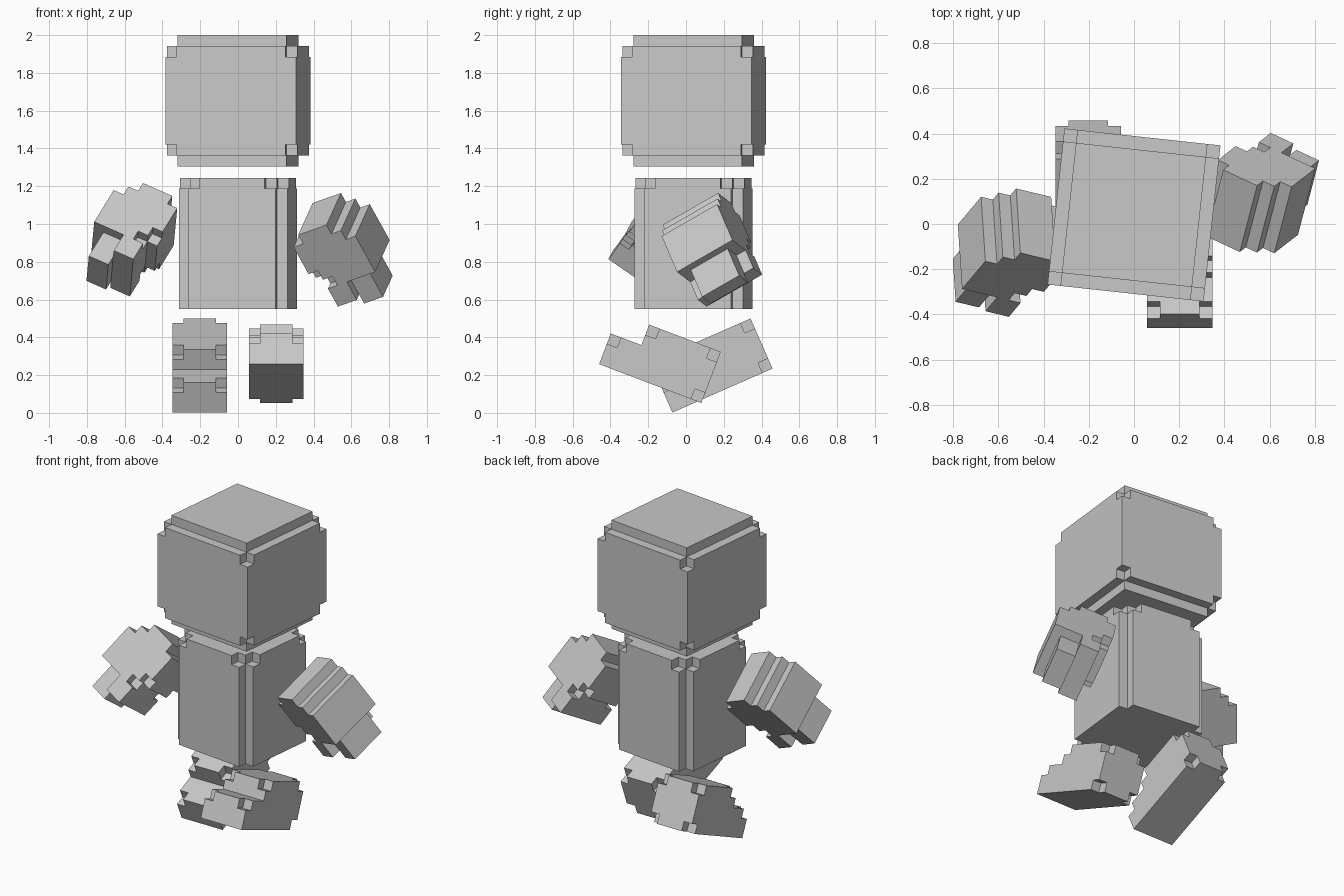
import bpy, bmesh, math
from mathutils import Matrix, Vector
from itertools import product

if "Cube" in bpy.data.objects:
    bpy.data.objects.remove(bpy.data.objects["Cube"])

V = 0.0579  # size of one block unit

grey = bpy.data.materials.new("plain_grey")
grey.diffuse_color = (0.58, 0.58, 0.58, 1)
grey.use_nodes = True
grey.node_tree.nodes["Principled BSDF"].inputs["Base Color"].default_value = grey.diffuse_color


def frame(origin, a, b, c):
    """Matrix from block units to the scene, from an origin and three axes."""
    a, b = Vector(a).normalized(), Vector(b)
    b = (b - a * a.dot(b)).normalized()
    n = a.cross(b)
    if n.dot(Vector(c)) < 0:
        n = -n
    m = Matrix((a * V, b * V, n * V)).transposed().to_4x4()
    m.translation = origin
    return m


def block_part(name, lo, hi, solid, matrix):
    """Outer skin of all unit cells for which solid(i, j, k) is true."""
    cells = {p for p in product(*(range(l, h) for l, h in zip(lo, hi))) if solid(*p)}
    bm = bmesh.new()
    verts = {}

    def vert(p):
        if p not in verts:
            verts[p] = bm.verts.new(matrix @ Vector(p))
        return verts[p]

    for cell in cells:
        for axis, side in product(range(3), (0, 1)):
            near = list(cell)
            near[axis] += 1 if side else -1
            if tuple(near) in cells:
                continue
            corners = []
            for du, dv in ((0, 0), (1, 0), (1, 1), (0, 1)):
                p = list(cell)
                p[axis] += side
                p[(axis + 1) % 3] += du
                p[(axis + 2) % 3] += dv
                corners.append(vert(tuple(p)))
            if not side:
                corners.reverse()
            if bm.faces.get(corners) is None:
                bm.faces.new(corners)
    bmesh.ops.dissolve_limit(bm, angle_limit=0.01, verts=bm.verts[:], edges=bm.edges[:])
    bmesh.ops.recalc_face_normals(bm, faces=bm.faces[:])
    mesh = bpy.data.meshes.new(name)
    bm.to_mesh(mesh)
    bm.free()
    mesh.materials.append(grey)
    ob = bpy.data.objects.new(name, mesh)
    bpy.context.collection.objects.link(ob)
    return ob


def edge_dist(i, n):
    return min(i, n - 1 - i)


# Head: cube with stepped top and bottom rims and nicked corners
def head_cell(i, j, k):
    x, y, z = (edge_dist(t, 12) for t in (i, j, k))
    if z == 0:
        return x > 0 and y > 0
    return not (z == 1 and x == 0 and y == 0)


# Body: block with grooved upright corners, wider nicks in the top layer
def body_cell(i, j, k):
    x, y = edge_dist(i, 10), edge_dist(j, 10)
    return x + y > (1 if k == 11 else 0)


def turned(z, half):
    return (Matrix.Translation((0, 0.04, z)) @ Matrix.Rotation(math.radians(-6.2), 4, 'Z')
            @ Matrix.Scale(V, 4) @ Matrix.Translation((-half, -half, 0)))


block_part("head", (0, 0, 0), (12, 12, 12), head_cell, turned(1.305, 6))
block_part("body", (0, 0, 0), (10, 10, 12), body_cell, turned(0.55, 5))


# Legs: L-shaped boots with nicked corners, swung in opposite directions
def leg_cell(i, j, k):
    if j < 3 and k > 2:
        return False
    return not (i in (0, 4) and (j, k) in ((0, 2), (3, 4), (9, 4), (9, 0)))


for name, x, y, z, deg in (("right_leg", 0.203, -0.46, 0.258, -20.8),
                           ("left_leg", -0.203, -0.072, 0.002, 23.7)):
    m = (Matrix.Translation((x, y, z)) @ Matrix.Rotation(math.radians(deg), 4, 'X')
         @ Matrix.Scale(V, 4) @ Matrix.Translation((-2.5, 0, 0)))
    block_part(name, (0, 0, 0), (5, 10, 5), leg_cell, m)


# Arms: n points outward, f down the arm, e across it
def arm_cell(n, f, e):
    rim = e in (0, 5)
    if f >= 6:  # thumb side block and fingers
        return (0 <= n < 2 and f < 8) or (2 <= n < 4 and not rim)
    if n == -1:  # inner pad
        return 1 <= f < (4 if rim else 5)
    if n == 0:
        return f < 5 or not rim
    return f >= max(0, n - 2)  # stepped shoulder


# Each arm is placed by its shoulder point at n=3, f=0, e=6
for name, point, n, f, e in (
        ("right_arm", (0.545, 0.17, 1.164), (0.86, -0.40, 0.305),
         (0.457, 0.354, -0.822), (0.213, 0.846, 0.487)),
        ("left_arm", (-0.503, -0.128, 1.217), (-0.885, 0.212, 0.39),
         (-0.46, -0.53, -0.72), (0.07, -0.816, 0.57))):
    m = frame(point, n, f, e) @ Matrix.Translation((-3, 0, -6))
    block_part(name, (-1, 0, 0), (5, 9, 6), arm_cell, m)
